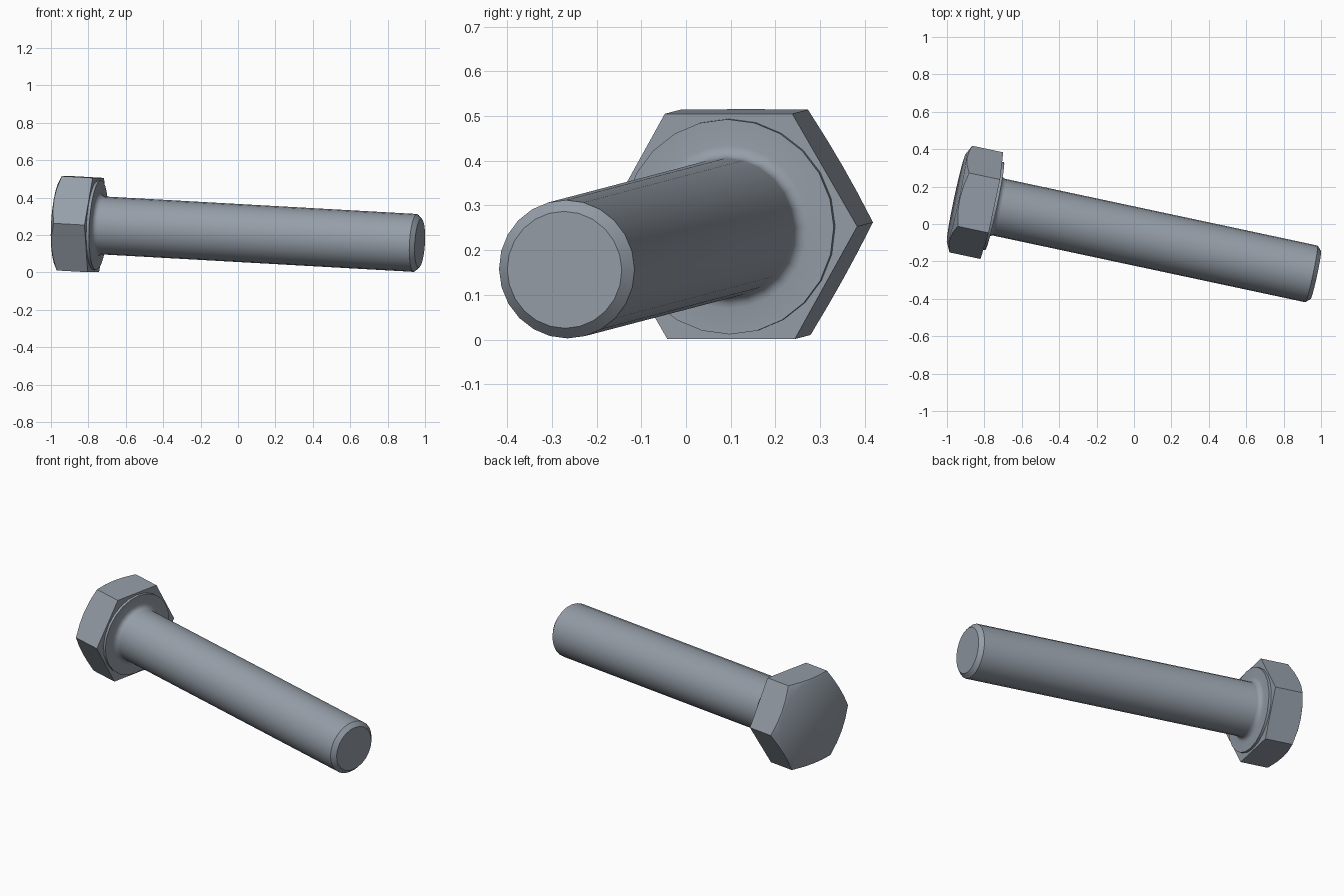
import bpy, bmesh, math
from mathutils import Matrix, Vector

cube = bpy.data.objects.get("Cube")
if cube:
    bpy.data.objects.remove(cube, do_unlink=True)

SIDES = 24
HEX_R = 0.2915
APOTHEM = HEX_R * math.cos(math.pi / 6)
HEAD_H = 0.193
FLAT_R = 0.245
SHANK_R = 0.155
LENGTH = 1.774
WASHER_H = 0.015
FILLET = 0.028

steel = bpy.data.materials.new("blue grey steel")
steel.use_nodes = True
colour = (0.30, 0.34, 0.39, 1)
steel.diffuse_color = colour
steel.node_tree.nodes["Principled BSDF"].inputs["Base Color"].default_value = colour

# Bolt frame: local z runs from the head to the tip, local x passes through two hex corners
axis = Vector((1, -0.2135, -0.056)).normalized()
side = Vector((0, 0, 1)).cross(axis).normalized()
up = axis.cross(side)
frame = Matrix((side, up, axis)).transposed().to_4x4()
frame.translation = (-0.76, 0.098, 0.253)


def hex_radius(a):
    """Distance from the axis to the hexagon's edge at angle a."""
    return APOTHEM / math.cos((a % (math.pi / 3)) - math.pi / 6)


def loft(name, rings):
    """Join rings, each a function of angle giving (radius, height), and cap the ends."""
    bm = bmesh.new()
    loops = []
    for ring in rings:
        loop = []
        for i in range(SIDES):
            a = math.tau * i / SIDES
            r, z = ring(a)
            loop.append(bm.verts.new((r * math.cos(a), r * math.sin(a), z)))
        loops.append(loop)
    for low, high in zip(loops, loops[1:]):
        for i in range(SIDES):
            j = (i + 1) % SIDES
            bm.faces.new((low[i], low[j], high[j], high[i]))
    # fan caps
    for loop in (loops[0], loops[-1]):
        centre = bm.verts.new((0, 0, loop[0].co.z))
        for i in range(SIDES):
            bm.faces.new((centre, loop[i], loop[(i + 1) % SIDES]))
    bmesh.ops.recalc_face_normals(bm, faces=bm.faces)
    mesh = bpy.data.meshes.new(name)
    bm.to_mesh(mesh)
    bm.free()
    mesh.materials.append(steel)
    obj = bpy.data.objects.new(name, mesh)
    bpy.context.collection.objects.link(obj)
    obj.matrix_world = frame
    bpy.ops.object.select_all(action='DESELECT')
    obj.select_set(True)
    bpy.context.view_layer.objects.active = obj
    bpy.ops.object.shade_smooth_by_angle(angle=math.radians(36))
    return obj


def circle(r, z):
    return lambda a: (r, z)


def chamfer_edge(a):
    """Scalloped rim where the chamfer cone meets the hexagon."""
    r = hex_radius(a)
    return r, -HEAD_H + (r - FLAT_R) * math.tan(math.radians(27))


# Hexagonal head with chamfered outer face
loft("hex_head", [circle(FLAT_R, -HEAD_H), chamfer_edge, lambda a: (hex_radius(a), 0)])

# Washer face, fillet, shank and chamfered tip
profile = [(0.241, -0.005), (0.241, WASHER_H)]
for k in range(5):
    t = math.pi / 2 * k / 4
    profile.append((SHANK_R + FILLET * (1 - math.sin(t)),
                    WASHER_H + FILLET * (1 - math.cos(t))))
profile += [(SHANK_R, LENGTH - 0.024), (0.131, LENGTH)]
loft("shank", [circle(r, z) for r, z in profile])
